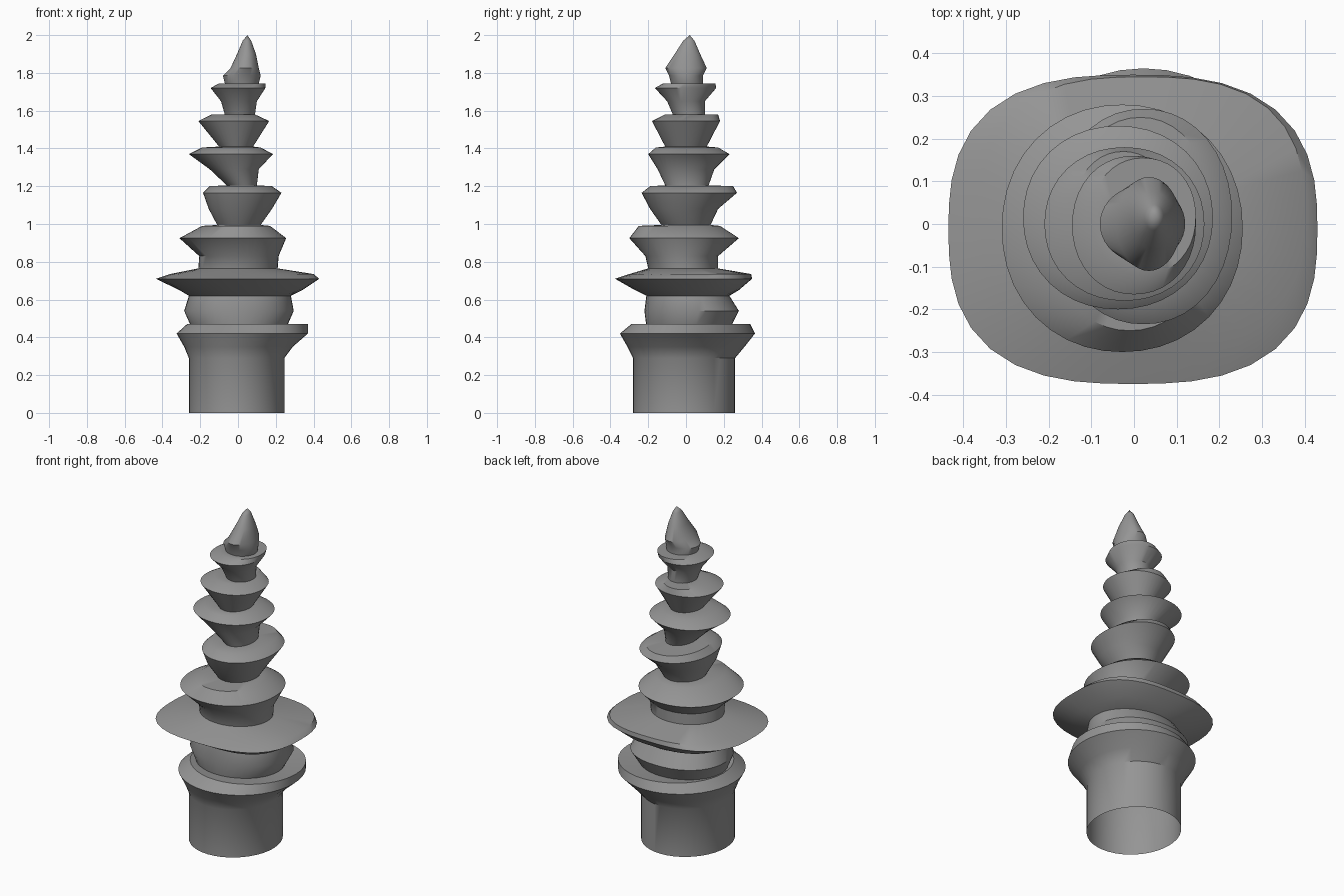
import bpy, bmesh, math

cube = bpy.data.objects.get("Cube")
if cube:
    bpy.data.objects.remove(cube)

grey = bpy.data.materials.new("plain grey")
grey.use_nodes = True
colour = (0.3, 0.3, 0.3, 1)
grey.diffuse_color = colour
grey.node_tree.nodes["Principled BSDF"].inputs["Base Color"].default_value = colour

SIDES = 40


def ring(bm, section, power):
    """Rounded section with its own reach to the right, left, front and back."""
    z, right, left, front, back = section
    verts = []
    for i in range(SIDES):
        a = math.tau * i / SIDES
        c, s = math.cos(a), math.sin(a)
        scale = (abs(c) ** power + abs(s) ** power) ** (-1 / power)
        mid_x, half_x = (left + right) / 2, (left - right) / 2
        mid_y, half_y = (front + back) / 2, (back - front) / 2
        verts.append(bm.verts.new((mid_x + half_x * c * scale, mid_y + half_y * s * scale, z)))
    return verts


def loft(name, sections, power=2.0, peak=None):
    """Skin a stack of sections, closing to a point if a peak is given."""
    bm = bmesh.new()
    rings = [ring(bm, s, power if 0 < k < len(sections) - 1 else 2.0)
             for k, s in enumerate(sections)]
    for low, high in zip(rings, rings[1:]):
        for i in range(SIDES):
            j = (i + 1) % SIDES
            bm.faces.new((low[i], low[j], high[j], high[i]))
    if peak:
        tip = bm.verts.new(peak)
        for i in range(SIDES):
            bm.faces.new((rings[-1][i], rings[-1][(i + 1) % SIDES], tip))
    mesh = bpy.data.meshes.new(name)
    bm.to_mesh(mesh)
    bm.free()
    mesh.materials.append(grey)
    obj = bpy.data.objects.new(name, mesh)
    bpy.context.collection.objects.link(obj)
    bpy.ops.object.select_all(action="DESELECT")
    obj.select_set(True)
    bpy.context.view_layer.objects.active = obj
    bpy.ops.object.shade_smooth_by_angle(angle=math.radians(40))


# Necks where one tier ends and the next begins: height, right, left, front, back
neck_a = (0.46, -0.25, 0.26, -0.21, 0.24)
neck_b = (0.62, -0.26, 0.28, -0.21, 0.23)
neck_c = (0.765, -0.21, 0.21, -0.2, 0.17)
neck_d = (0.995, -0.11, 0.12, -0.13, 0.13)
neck_e = (1.205, -0.06, 0.1, -0.11, 0.12)
neck_f = (1.41, -0.1, 0.08, -0.11, 0.11)
neck_g = (1.58, -0.07, 0.09, -0.07, 0.1)
neck_h = (1.745, -0.07, 0.11, -0.08, 0.09)

# Open-bottomed trunk with a flared collar
loft("trunk", [
    (0, -0.26, 0.245, -0.28, 0.26),
    (0.29, -0.26, 0.245, -0.28, 0.26),
    (0.35, -0.285, 0.29, -0.31, 0.31),
    (0.42, -0.325, 0.37, -0.35, 0.365),
    (0.47, -0.27, 0.37, -0.29, 0.34),
    neck_a])

# Small bulge and the broad disc above it
loft("lower_bulge", [neck_a, (0.54, -0.285, 0.295, -0.22, 0.28), neck_b], 2.2)
loft("broad_disc", [
    neck_b,
    (0.65, -0.31, 0.34, -0.27, 0.28),
    (0.71, -0.435, 0.43, -0.375, 0.35),
    (0.735, -0.36, 0.4, -0.3, 0.345),
    neck_c], 2.7)

# Shrinking tiers, each flaring out of the one below
loft("tier_one", [
    neck_c,
    (0.83, -0.205, 0.215, -0.215, 0.17),
    (0.925, -0.31, 0.255, -0.3, 0.28),
    (0.99, -0.19, 0.17, -0.25, 0.18),
    neck_d], 2.1)
loft("tier_two", [
    neck_d,
    (1.08, -0.155, 0.18, -0.19, 0.17),
    (1.165, -0.185, 0.23, -0.235, 0.27),
    (1.2, -0.15, 0.18, -0.19, 0.25),
    neck_e], 2.1)
loft("tier_three", [
    neck_e,
    (1.29, -0.15, 0.11, -0.15, 0.15),
    (1.37, -0.26, 0.185, -0.2, 0.23),
    (1.405, -0.19, 0.12, -0.16, 0.17),
    neck_f], 2.1)
loft("tier_four", [
    neck_f,
    (1.545, -0.21, 0.165, -0.18, 0.18),
    (1.58, -0.14, 0.09, -0.11, 0.17),
    neck_g], 2.1)
loft("tier_five", [
    neck_g,
    (1.65, -0.09, 0.1, -0.1, 0.1),
    (1.72, -0.145, 0.145, -0.165, 0.16),
    (1.745, -0.1, 0.145, -0.12, 0.155),
    neck_h], 2.1)

# Pointed tip leaning to one side
loft("tip", [
    neck_h,
    (1.785, -0.08, 0.12, -0.09, 0.09),
    (1.825, -0.04, 0.11, -0.11, 0.11),
    (1.9, -0.005, 0.095, -0.06, 0.075),
    (1.97, 0.025, 0.07, -0.015, 0.045)], peak=(0.05, 0.02, 2))
